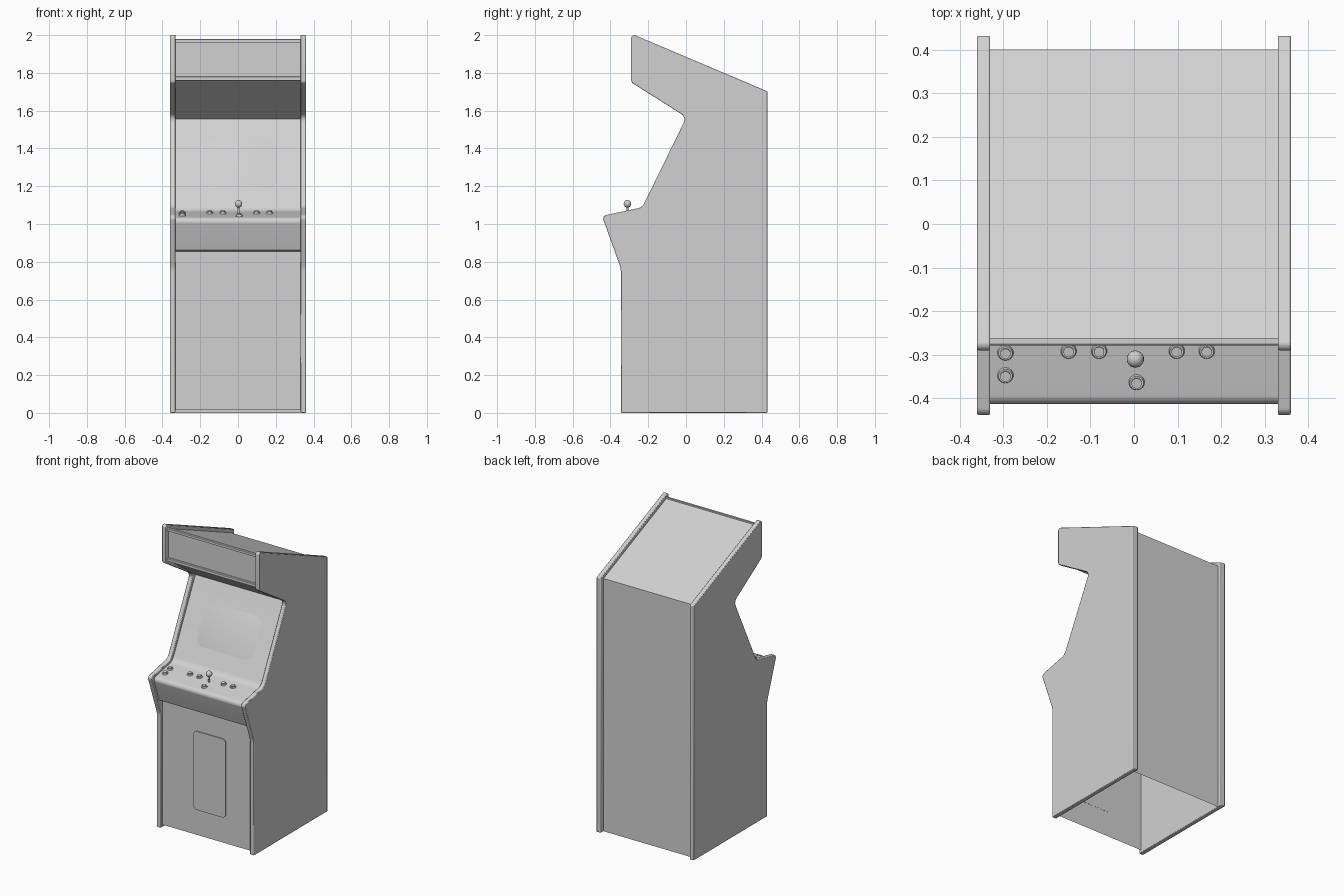
import bpy, bmesh, math
from mathutils import Vector

if "Cube" in bpy.data.objects:
    bpy.data.objects.remove(bpy.data.objects["Cube"])

mat = bpy.data.materials.new("cabinet_grey")
mat.diffuse_color = (0.64, 0.64, 0.64, 1)
mat.use_nodes = True
mat.node_tree.nodes["Principled BSDF"].inputs["Base Color"].default_value = mat.diffuse_color


def fillet(points, closed=True, seg=6):
    """Points are (a, b) or (a, b, radius); corners with a radius are rounded."""
    out, n = [], len(points)
    for i, pt in enumerate(points):
        p = Vector(pt[:2])
        r = pt[2] if len(pt) > 2 else 0
        if r == 0 or (not closed and i in (0, n - 1)):
            out.append(p)
            continue
        u = (Vector(points[i - 1][:2]) - p).normalized()
        v = (Vector(points[(i + 1) % n][:2]) - p).normalized()
        half = u.angle(v) / 2
        t = r / math.tan(half)
        c = p + (u + v).normalized() * (r / math.sin(half))
        d1, d2 = p + u * t - c, p + v * t - c
        out += [c + d1.lerp(d2, k / seg).normalized() * r for k in range(seg + 1)]
    return out


def finish(name, bm, angle=30, recalc=True):
    if recalc:
        bmesh.ops.recalc_face_normals(bm, faces=bm.faces[:])
    me = bpy.data.meshes.new(name)
    bm.to_mesh(me)
    bm.free()
    me.materials.append(mat)
    ob = bpy.data.objects.new(name, me)
    bpy.context.collection.objects.link(ob)
    for o in bpy.context.selected_objects:
        o.select_set(False)
    ob.select_set(True)
    bpy.context.view_layer.objects.active = ob
    bpy.ops.object.shade_smooth_by_angle(angle=math.radians(angle))
    return ob


def solid(name, verts, offset):
    """Closed prism from an outline of 3D points."""
    bm = bmesh.new()
    f = bm.faces.new([bm.verts.new(v) for v in verts])
    ext = bmesh.ops.extrude_face_region(bm, geom=[f], use_keep_orig=True)
    bmesh.ops.translate(bm, vec=offset,
                        verts=[g for g in ext["geom"] if isinstance(g, bmesh.types.BMVert)])
    return finish(name, bm)


def round_part(name, loc, r1, r2, h, tilt=0, sides=14):
    """Cylinder or cone standing on loc, leaning with the control panel."""
    bm = bmesh.new()
    bmesh.ops.create_cone(bm, cap_ends=True, segments=sides, radius1=r1, radius2=r2, depth=h)
    bmesh.ops.translate(bm, vec=(0, 0, h / 2), verts=bm.verts[:])
    ob = finish(name, bm)
    ob.location = loc
    ob.rotation_euler.x = tilt
    return ob


# Side panels with rounded edging
side = fillet([(-0.345, 0), (-0.345, 0.765, 0.12), (-0.445, 1.043, 0.02),
               (-0.232, 1.088, 0.05), (0.002, 1.565, 0.035), (-0.29, 1.75, 0.02),
               (-0.29, 2.008, 0.015), (0.432, 1.702), (0.432, 0)])
for label, x in (("left", -0.36), ("right", 0.33)):
    ob = solid(label + "_side_panel", [(x, p.x, p.y) for p in side], (0.03, 0, 0))
    bev = ob.modifiers.new("edging", "BEVEL")
    bev.width, bev.segments, bev.limit_method = 0.004, 2, "ANGLE"
    bev.angle_limit = math.radians(40)

# Body shell between the sides, open underneath
body = fillet([(-0.325, 0.015), (-0.325, 0.855), (-0.362, 0.862), (-0.422, 1.03, 0.025),
               (-0.222, 1.07, 0.06), (0.022, 1.555), (-0.265, 1.76),
               (-0.265, 1.972), (0.40, 1.69), (0.40, 0.0)], closed=False)
bm = bmesh.new()
rows = [[bm.verts.new((x, p.x, p.y)) for p in body] for x in (-0.331, 0.331)]
for i in range(len(body) - 1):
    bm.faces.new((rows[0][i], rows[1][i], rows[1][i + 1], rows[0][i + 1]))
finish("body_shell", bm, recalc=False)

# Marquee rails
for label, z0, z1 in (("top", 1.962, 1.98), ("bottom", 1.76, 1.78)):
    solid("marquee_" + label + "_rail",
          [(-0.331, -0.279, z0), (-0.331, -0.279, z1 - 0.003), (-0.331, -0.275, z1),
           (-0.331, -0.262, z1), (-0.331, -0.262, z0)], (0.662, 0, 0))

# Coin door plate
door = fillet([(-0.097, 0.185, 0.025), (0.14, 0.185, 0.025),
               (0.14, 0.71, 0.025), (-0.097, 0.71, 0.025)])
solid("coin_door", [(p.x, -0.324, p.y) for p in door], (0, -0.008, 0))

# Bulging screen on the sloped panel
slope = 0.244 / 0.485
normal = Vector((0, -1, slope)).normalized()
bm = bmesh.new()
bmesh.ops.create_grid(bm, x_segments=16, y_segments=12, size=1)
for v in bm.verts:
    a, b = v.co.x, v.co.y
    z = 1.312 + 0.124 * b
    bulge = 0.014 - 0.010 * a * a - 0.007 * b * b
    v.co = Vector((0.004 + 0.206 * a, -0.222 + (z - 1.07) * slope, z)) + normal * bulge
finish("screen", bm, recalc=False)

# Buttons on the control panel
tilt = math.atan(0.2)


def panel_z(y):
    return 1.03 + (y + 0.422) * 0.2


for i, (x, y) in enumerate([(-0.295, -0.295), (-0.295, -0.347), (-0.15, -0.291), (-0.08, -0.291),
                            (0.098, -0.291), (0.167, -0.291), (0.006, -0.363)]):
    base = Vector((x, y, panel_z(y) - 0.002))
    round_part(f"button_ring_{i}", base, 0.019, 0.016, 0.010, tilt)
    round_part(f"button_cap_{i}", base, 0.012, 0.012, 0.016, tilt)

# Joystick
round_part("joystick_shaft", (0.003, -0.309, panel_z(-0.309) - 0.004), 0.006, 0.005, 0.05)
bm = bmesh.new()
bmesh.ops.create_uvsphere(bm, u_segments=14, v_segments=10, radius=0.02)
ball = finish("joystick_ball", bm, 60)
ball.location = (0.003, -0.31, 1.107)
